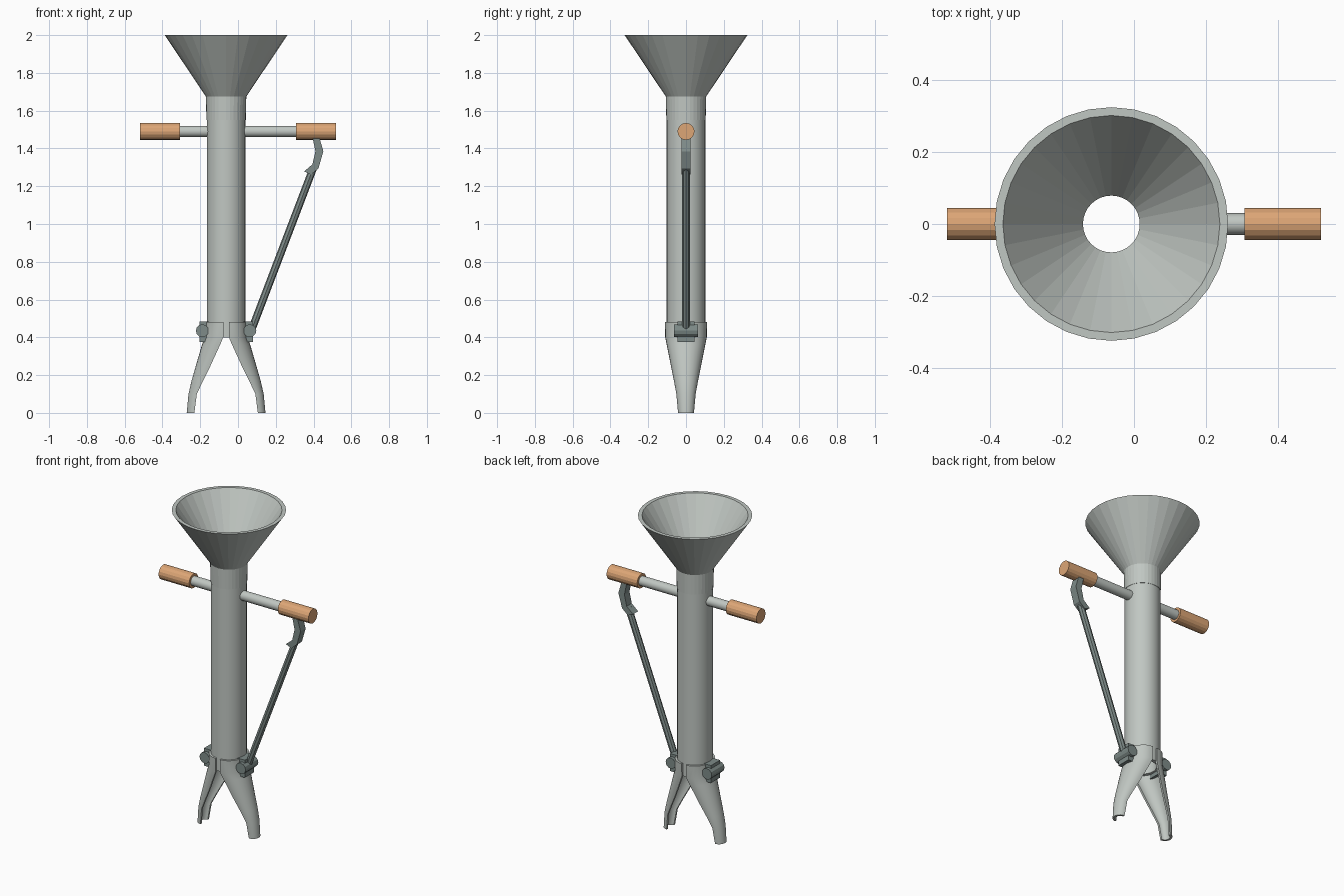
import bpy, bmesh, math
from mathutils import Vector, Matrix

if "Cube" in bpy.data.objects:
    bpy.data.objects.remove(bpy.data.objects["Cube"])

CX = -0.063  # axis of the tube


def material(name, rgb):
    m = bpy.data.materials.new(name)
    m.diffuse_color = (*rgb, 1)
    m.use_nodes = True
    m.node_tree.nodes["Principled BSDF"].inputs["Base Color"].default_value = m.diffuse_color
    return m


STEEL = material("steel", (0.53, 0.57, 0.54))
DARK = material("dark_steel", (0.21, 0.26, 0.25))
WOOD = material("grip_orange", (0.72, 0.38, 0.18))


def finish(name, bm, mat, smooth=None):
    bmesh.ops.recalc_face_normals(bm, faces=bm.faces)
    me = bpy.data.meshes.new(name)
    bm.to_mesh(me)
    bm.free()
    me.materials.append(mat)
    ob = bpy.data.objects.new(name, me)
    bpy.context.collection.objects.link(ob)
    if smooth:
        bpy.context.view_layer.objects.active = ob
        ob.select_set(True)
        bpy.ops.object.shade_smooth_by_angle(angle=math.radians(smooth))
        ob.select_set(False)
    return ob


def loft(bm, loops, closed):
    # skin a list of closed vertex loops; closed joins last to first, else caps
    rings = [[bm.verts.new(p) for p in loop] for loop in loops]
    n = len(rings[0])
    pairs = list(zip(rings, rings[1:])) + ([(rings[-1], rings[0])] if closed else [])
    for a, b in pairs:
        for i in range(n):
            j = (i + 1) % n
            bm.faces.new((a[i], a[j], b[j], b[i]))
    if not closed:
        bm.faces.new(rings[0])
        bm.faces.new(rings[-1])


def lathe(name, profile, n, mat, smooth=None):
    bm = bmesh.new()
    turn = [2 * math.pi * i / n for i in range(n)]
    loft(bm, [[(CX + r * math.cos(t), r * math.sin(t), z) for t in turn]
              for r, z in profile], True)
    return finish(name, bm, mat, smooth)


def rod(name, p, q, r, n, mat, smooth=None):
    p, q = Vector(p), Vector(q)
    bm = bmesh.new()
    rot = (q - p).to_track_quat('Z', 'Y').to_matrix().to_4x4()
    bmesh.ops.create_cone(bm, cap_ends=True, segments=n, radius1=r, radius2=r,
                          depth=(q - p).length,
                          matrix=Matrix.Translation((p + q) / 2) @ rot)
    return finish(name, bm, mat, smooth)


def box(name, centre, size, mat):
    bm = bmesh.new()
    bmesh.ops.create_cube(bm, size=1, matrix=Matrix.Translation(centre)
                          @ Matrix.Diagonal((*size, 1)))
    return finish(name, bm, mat)


# main tube and flared funnel with its tapering neck
lathe("tube", [(0.102, 0.40), (0.102, 1.66), (0.08, 1.66), (0.08, 0.40)], 32, STEEL, 30)
lathe("funnel", [(0.104, 1.55), (0.107, 1.675), (0.325, 2.0), (0.302, 2.0),
                 (0.079, 1.665), (0.079, 1.55)], 32, STEEL)

# jaw sections: height, open edge, outer back, half width
JAW = [(0.48, 0.015, 0.112, 0.112), (0.40, 0.015, 0.113, 0.110),
       (0.36, 0.032, 0.128, 0.102), (0.24, 0.087, 0.163, 0.078),
       (0.17, 0.122, 0.183, 0.064), (0.10, 0.155, 0.199, 0.051),
       (0.0, 0.168, 0.2085, 0.042)]


def jaw(name, s):
    n, t = 14, 0.013
    loops = []
    for z, edge, back, w in JAW:
        d = back - edge
        arc = [math.pi * (i / n - 0.5) for i in range(n + 1)]
        outer = [(edge + d * math.cos(a), w * math.sin(a)) for a in arc]
        inner = [(edge + (d - t) * math.cos(a), (w - t) * math.sin(a)) for a in reversed(arc)]
        loops.append([(CX + s * x, y, z) for x, y in outer + inner])
    bm = bmesh.new()
    loft(bm, loops, False)
    return finish(name, bm, STEEL, 30)


# both sides: jaw, hinge, crossbar and grip
for side, s in (("left", -1), ("right", 1)):
    jaw(side + "_jaw", s)
    hx = CX + s * 0.126
    rod(side + "_hinge_barrel", (hx, -0.063, 0.435), (hx, 0.063, 0.435), 0.034, 12, DARK)
    box(side + "_hinge_plate", (CX + s * 0.117, 0, 0.43), (0.05, 0.09, 0.11), DARK)
    rod(side + "_crossbar", (CX + s * 0.09, 0, 1.49), (s * 0.33, 0, 1.49), 0.03, 16, STEEL, 30)
    rod(side + "_grip", (s * 0.308, 0, 1.49), (s * 0.52, 0, 1.49), 0.045, 16, WOOD)

# pull rod and bent squeeze lever
rod("pull_rod", (0.072, 0, 0.44), (0.40, 0, 1.30), 0.02, 8, DARK)
LEVER = [(0.350, 1.278), (0.394, 1.316), (0.410, 1.385), (0.394, 1.46),
         (0.430, 1.46), (0.452, 1.385), (0.426, 1.295), (0.387, 1.262)]
bm = bmesh.new()
loft(bm, [[(x, y, z) for x, z in LEVER] for y in (-0.025, 0.025)], False)
finish("squeeze_lever", bm, DARK)
